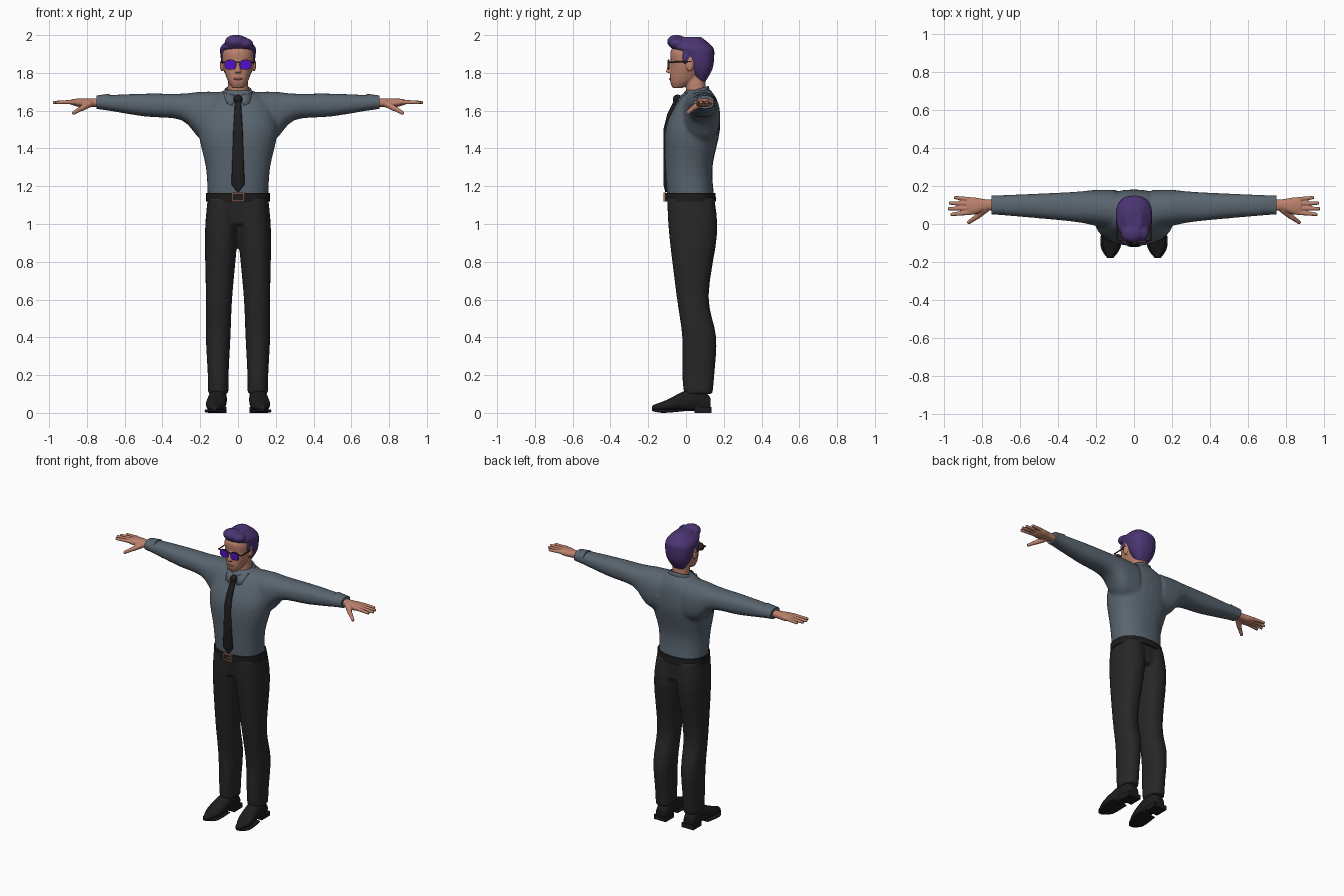
import bpy, bmesh, math
from mathutils import Matrix, Vector

if "Cube" in bpy.data.objects:
    bpy.data.objects.remove(bpy.data.objects["Cube"], do_unlink=True)


def material(name, *rgb):
    mat = bpy.data.materials.new(name)
    mat.use_nodes = True
    mat.diffuse_color = (*rgb, 1)
    bsdf = next(node for node in mat.node_tree.nodes if node.type == "BSDF_PRINCIPLED")
    bsdf.inputs["Base Color"].default_value = (*rgb, 1)
    return mat


SHIRT = material("slate shirt", .1, .13, .16)
CLOTH = material("charcoal cloth", .02, .02, .02)
LEATHER = material("black leather", .012, .012, .012)
SILK = material("black silk", .013, .013, .014)
SKIN = material("skin", .5, .22, .15)
LIPS = material("lips", .36, .13, .09)
HAIR = material("purple hair", .07, .035, .17)
LENS = material("violet lens", .08, .005, .6)
FRAME = material("dark brown frame", .06, .025, .025)
COPPER = material("copper buckle", .4, .17, .1)
SIDES = (("left", 1), ("right", -1))


def smooth_rows(rows, steps):
    """Fill in extra sections along a smooth curve through the given ones."""
    rows = [Vector(row) for row in rows]
    padded = [rows[0], *rows, rows[-1]]
    filled = []
    for before, start, end, after in zip(padded, padded[1:], padded[2:], padded[3:]):
        for step in range(steps):
            t = step / steps
            leave, arrive = (end - before) / 2, (after - start) / 2
            ease = t * t * (3 - 2 * t)
            filled.append(start.lerp(end, ease) + leave * t * (1 - t) ** 2 - arrive * t * t * (1 - t))
    return filled + [rows[-1]]


def loft(bm, axis, rows, side=1, power=2.3, steps=4, caps=True, count=28):
    """Skin rounded sections: position along axis, then min and max on the other two axes."""
    first, second = [i for i in range(3) if i != axis]
    rings = []
    for position, first_min, first_max, second_min, second_max in smooth_rows(rows, steps):
        ring = []
        for k in range(count):
            angle = math.tau * k / count
            point = Vector()
            point[axis] = position
            for i, low, high, wave in ((first, first_min, first_max, math.cos(angle)),
                                       (second, second_min, second_max, math.sin(angle))):
                bulge = math.copysign(abs(wave) ** (2 / power), wave)
                point[i] = (low + high) / 2 + bulge * (high - low) / 2
            point.x *= side
            ring.append(bm.verts.new(point))
        rings.append(ring)
    for low, high in zip(rings, rings[1:]):
        for k in range(count):
            bm.faces.new((low[k - 1], low[k], high[k], high[k - 1]))
    if caps:
        bm.faces.new(rings[0])
        bm.faces.new(rings[-1])


def column(bm, rows, **options):
    """Upright loft centred on the body: height, half width, front, back."""
    loft(bm, 2, [(z, -width, width, front, back) for z, width, front, back in rows], **options)


def ellipsoid(bm, centre, radii):
    place = Matrix.Translation(centre) @ Matrix.Diagonal((*radii, 1))
    bmesh.ops.create_uvsphere(bm, u_segments=20, v_segments=12, radius=1, matrix=place)


def box(bm, centre, size):
    place = Matrix.Translation(centre) @ Matrix.Diagonal((*size, 1))
    bmesh.ops.create_cube(bm, size=1, matrix=place)


def rod(bm, start, end, start_radius, end_radius):
    start, end = Vector(start), Vector(end)
    turn = (end - start).to_track_quat("Z", "Y").to_matrix().to_4x4()
    place = Matrix.Translation((start + end) / 2) @ turn
    bmesh.ops.create_cone(bm, cap_ends=True, segments=12, radius1=start_radius,
                          radius2=end_radius, depth=(end - start).length, matrix=place)


def finish(name, bm, mat, voxel=0, thickness=0):
    """Make the object; a voxel size fuses its pieces into one soft skin."""
    bmesh.ops.recalc_face_normals(bm, faces=bm.faces[:])
    mesh = bpy.data.meshes.new(name)
    bm.to_mesh(mesh)
    bm.free()
    mesh.materials.append(mat)
    mesh.shade_smooth()
    mesh.set_sharp_from_angle(angle=math.radians(40))
    obj = bpy.data.objects.new(name, mesh)
    bpy.context.collection.objects.link(obj)
    if thickness:
        obj.modifiers.new("thickness", "SOLIDIFY").thickness = thickness
    if voxel:
        fuse = obj.modifiers.new("fuse", "REMESH")
        fuse.mode, fuse.voxel_size, fuse.use_smooth_shade = "VOXEL", voxel, True
        soften = obj.modifiers.new("soften", "SMOOTH")
        soften.factor, soften.iterations = .5, 4


# Shirt: torso with both sleeves flowing into it
bm = bmesh.new()
column(bm, [(1.14, .16, -.1, .15), (1.3, .17, -.11, .14), (1.5, .21, -.11, .18),
            (1.64, .17, -.05, .17), (1.71, .07, 0, .13)])
for label, side in SIDES:
    loft(bm, 0, [(.1, -.03, .18, 1.42, 1.7), (.2, -.01, .18, 1.45, 1.7), (.3, .01, .17, 1.55, 1.69),
                 (.5, .03, .16, 1.57, 1.69), (.74, .05, .15, 1.61, 1.68)], side)
finish("shirt", bm, SHIRT, voxel=.01)
for label, side in SIDES:
    bm = bmesh.new()
    loft(bm, 0, [(.68, .05, .15, 1.6, 1.69), (.75, .05, .15, 1.61, 1.68)], side)
    finish(label + "_cuff", bm, SHIRT)

# Collar band, lower at the throat, with two pointed wings
bm = bmesh.new()
column(bm, [(1.66, .09, -.02, .13), (1.71, .07, 0, .12)], caps=False)
for vert in bm.verts:
    vert.co.z += (vert.co.y - .05) * .3
finish("collar_band", bm, SHIRT, thickness=.01)
for label, side in SIDES:
    bm = bmesh.new()
    wing = [(.01, -.03, 1.68), (.03, -.06, 1.63), (.06, -.05, 1.64), (.08, 0, 1.7)]
    bm.faces.new([bm.verts.new((x * side, y, z)) for x, y, z in wing])
    bmesh.ops.triangulate(bm, faces=bm.faces[:])
    finish(label + "_collar_wing", bm, SHIRT, thickness=.01)

# Necktie blade and knot
bm = bmesh.new()
column(bm, [(1.17, .005, -.11, -.09), (1.21, .035, -.12, -.09), (1.5, .025, -.12, -.09),
            (1.58, .02, -.1, -.06), (1.66, .015, -.06, -.01)], power=5, steps=1)
finish("necktie", bm, SILK)
bm = bmesh.new()
ellipsoid(bm, (0, -.045, 1.66), (.023, .025, .025))
finish("tie_knot", bm, SILK)

# Trousers: pelvis and two legs
bm = bmesh.new()
column(bm, [(1.14, .16, -.1, .15), (1, .15, -.08, .15)])
for label, side in SIDES:
    loft(bm, 2, [(1.14, -.01, .16, -.1, .15), (.95, 0, .175, -.09, .165), (.62, .03, .17, -.05, .12),
                 (.4, .04, .17, -.02, .16), (.2, .05, .16, -.02, .15), (.1, .05, .16, -.01, .14)], side)
finish("trousers", bm, CLOTH, voxel=.01)

# Belt with a framed buckle
bm = bmesh.new()
column(bm, [(1.12, .17, -.11, .16), (1.165, .17, -.11, .155)], steps=1)
finish("belt", bm, LEATHER)
bm = bmesh.new()
for way in (-1, 1):
    box(bm, (.03 * way, -.113, 1.143), (.007, .012, .045))
    box(bm, (0, -.113, 1.143 + .02 * way), (.06, .012, .007))
box(bm, (.01, -.115, 1.143), (.03, .01, .007))
finish("belt_buckle", bm, COPPER)

# Shoes with flat soles and block heels
for label, side in SIDES:
    bm = bmesh.new()
    loft(bm, 1, [(-.18, .11, .14, .01, .04), (-.1, .07, .17, .01, .07), (0, .06, .16, .01, .12),
                 (.08, .06, .15, .01, .13), (.13, .07, .14, .01, .08)], side)
    finish(label + "_shoe", bm, LEATHER, voxel=.007)
    bm = bmesh.new()
    loft(bm, 1, [(-.18, .11, .14, .01, .02), (-.12, .07, .175, 0, .02), (0, .06, .17, .01, .02)],
         side, power=4)
    box(bm, (.105 * side, .09, .015), (.09, .09, .03))
    finish(label + "_shoe_sole", bm, LEATHER)

# Hands with four spread fingers and a lowered thumb
for label, side in SIDES:
    bm = bmesh.new()
    loft(bm, 0, [(.71, .07, .13, 1.62, 1.665), (.78, .07, .13, 1.62, 1.665),
                 (.84, .05, .14, 1.62, 1.665), (.88, .05, .14, 1.63, 1.66)], side)
    for k in range(4):
        reach = .98 - .01 * (k - 1.2) ** 2
        rod(bm, (.86 * side, .06 + .023 * k, 1.646), (reach * side, .05 + .03 * k, 1.643), .013, .009)
    rod(bm, (.78 * side, .08, 1.64), (.83 * side, .035, 1.61), .02, .014)
    rod(bm, (.825 * side, .04, 1.615), (.875 * side, .005, 1.585), .014, .01)
    finish(label + "_hand", bm, SKIN, voxel=.004)

# Head, neck, nose and ears
bm = bmesh.new()
column(bm, [(1.72, .03, -.07, -.02), (1.76, .055, -.085, .05), (1.85, .083, -.08, .12),
            (1.92, .08, -.08, .12), (1.97, .03, -.03, .07)])
column(bm, [(1.64, .06, 0, .11), (1.8, .05, 0, .1)])
rod(bm, (0, -.083, 1.86), (0, -.09, 1.8), .006, .018)
for label, side in SIDES:
    ellipsoid(bm, (.086 * side, .02, 1.84), (.01, .02, .033))
finish("head", bm, SKIN, voxel=.005)
bm = bmesh.new()
ellipsoid(bm, (0, -.083, 1.768), (.024, .007, .006))
finish("lips", bm, LIPS)

# Hair: rounded back, lifted quiff and sideburns
bm = bmesh.new()
column(bm, [(1.75, .04, .06, .1), (1.82, .08, .01, .14), (1.9, .094, -.03, .15),
            (1.94, .09, -.085, .14), (1.99, .04, -.04, .08)])
ellipsoid(bm, (-.01, -.05, 1.965), (.06, .05, .037))
ellipsoid(bm, (.035, -.045, 1.955), (.045, .045, .03))
for label, side in SIDES:
    ellipsoid(bm, (.08 * side, 0, 1.885), (.01, .02, .045))
finish("hair", bm, HAIR, voxel=.006)

# Sunglasses: lenses set in slightly larger rims, temples and bridge
for label, side in SIDES:
    for part, mat, grow, front in (("lens", LENS, 0, -.098), ("rim", FRAME, .003, -.095)):
        bm = bmesh.new()
        loft(bm, 1, [(front + depth, .012 - grow, .068 + grow, 1.82 - grow, 1.867 + grow)
                     for depth in (0, .007)], side, power=2.8, steps=1)
        finish(label + "_glasses_" + part, bm, mat)
    bm = bmesh.new()
    rod(bm, (.065 * side, -.09, 1.857), (.09 * side, -.085, 1.857), .004, .004)
    rod(bm, (.088 * side, -.088, 1.857), (.09 * side, .03, 1.86), .004, .004)
    finish(label + "_glasses_temple", bm, FRAME)
bm = bmesh.new()
box(bm, (0, -.093, 1.856), (.026, .006, .006))
finish("glasses_bridge", bm, FRAME)
